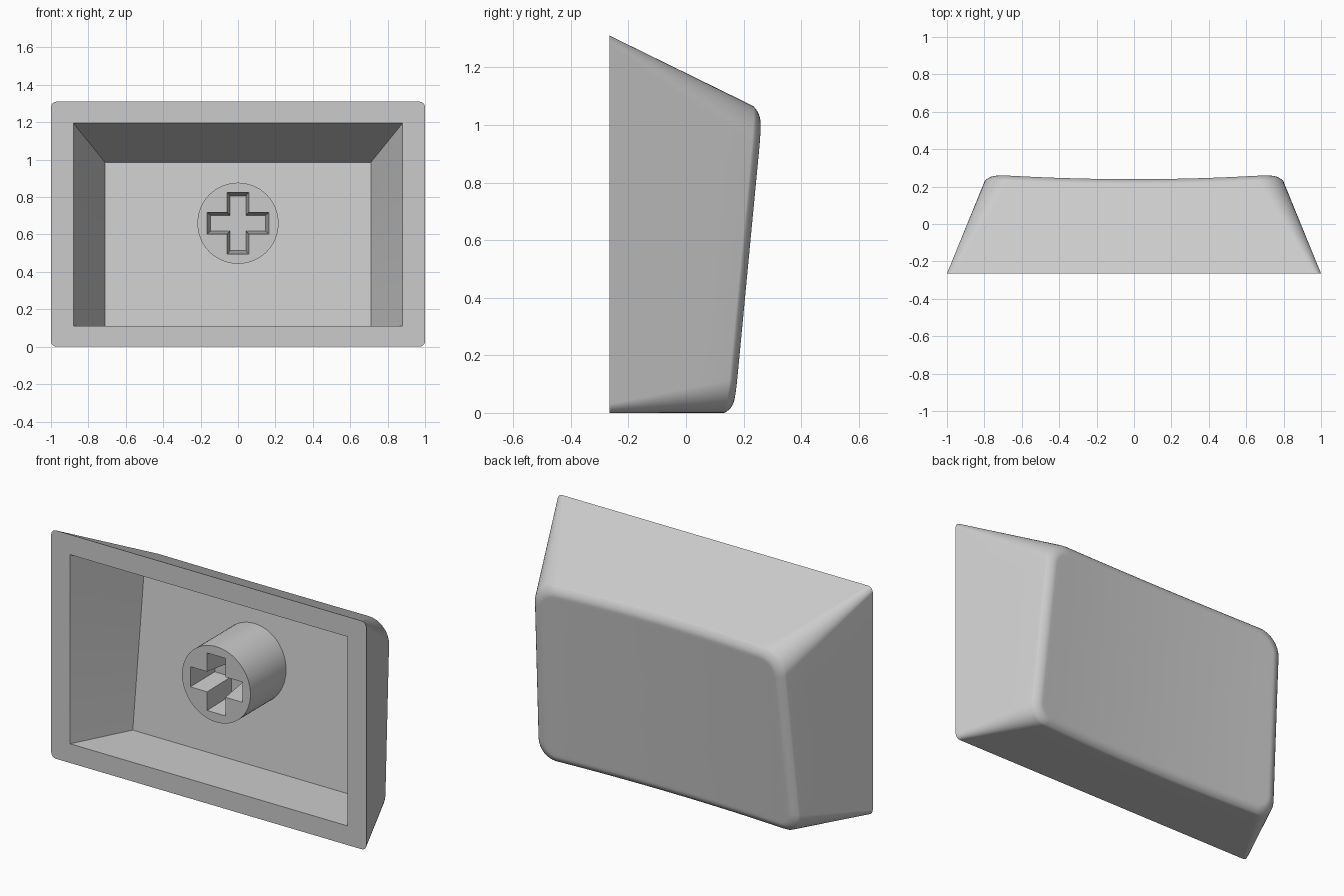
import bpy, bmesh
from math import sin, cos, pi, radians

cube = bpy.data.objects.get("Cube")
if cube:
    bpy.data.objects.remove(cube, do_unlink=True)

FRONT = -0.265      # plane of the open rim
FILLET = 0.05

grey = bpy.data.materials.new("light_grey_plastic")
grey.use_nodes = True
grey.diffuse_color = (0.6, 0.6, 0.6, 1)
grey.node_tree.nodes["Principled BSDF"].inputs["Base Color"].default_value = (0.6, 0.6, 0.6, 1)


def finish(bm, name):
    bmesh.ops.remove_doubles(bm, verts=bm.verts[:], dist=0.0001)
    bmesh.ops.recalc_face_normals(bm, faces=bm.faces[:])
    mesh = bpy.data.meshes.new(name)
    bm.to_mesh(mesh)
    bm.free()
    obj = bpy.data.objects.new(name, mesh)
    bpy.context.collection.objects.link(obj)
    mesh.materials.append(grey)
    bpy.ops.object.select_all(action='DESELECT')
    obj.select_set(True)
    bpy.context.view_layer.objects.active = obj
    bpy.ops.object.shade_smooth_by_angle(angle=radians(30))
    weighted = obj.modifiers.new("clean_shading", 'WEIGHTED_NORMAL')
    weighted.keep_sharp = True
    return obj


def rounded_rect(half, low, high, r, arc=8, across=16, up=6):
    """Points (x, z) of a rounded rectangle; the count never changes."""
    pts = []
    corners = [(half - r, high - r), (r - half, high - r),
               (r - half, low + r), (half - r, low + r)]
    for i, (cx, cz) in enumerate(corners):
        for k in range(arc + 1):
            a = pi / 2 * (i + k / arc)
            pts.append((cx + r * cos(a), cz + r * sin(a)))
        nx, nz = corners[(i + 1) % 4]
        a = pi / 2 * (i + 1)
        sx, sz = pts[-1]
        ex, ez = nx + r * cos(a), nz + r * sin(a)
        steps = across if i % 2 == 0 else up
        pts += [(sx + (ex - sx) * k / steps, sz + (ez - sz) * k / steps)
                for k in range(1, steps)]
    return pts


def dish(x, z):
    """Tilted, hollowed touch surface."""
    return 0.165 + 0.098 * z - 0.025 * (1 - (x / 0.75) ** 2)


def wall_point(i, y, inset=0):
    """Point i of the tapering outer outline at depth y."""
    d = y - FRONT
    r = 0.03 + 0.2 * d - inset
    return rounded_rect(1 - 0.408 * d, 0, 1.31 - 0.49 * d, r + inset)[i] if not inset else \
        rounded_rect(1 - 0.408 * d - inset, inset, 1.31 - 0.49 * d - inset, r)[i]


def outer_ring(t, drop, inset=0):
    """Outline at fraction t of the way to the dish, settled by iteration."""
    ring = []
    for i in range(len(rounded_rect(1, 0, 1, 0.1))):
        y = FRONT
        for _ in range(5 if t else 1):
            x, z = wall_point(i, y, inset)
            y = FRONT + t * (dish(x, z) - drop - FRONT)
        ring.append((x, y, z))
    return ring


def loft(bm, rings, cap_start=True, cap_end=True):
    loops = [[bm.verts.new(p) for p in ring] for ring in rings]
    n = len(loops[0])
    for a, b in zip(loops, loops[1:]):
        for i in range(n):
            j = (i + 1) % n
            bm.faces.new((a[i], a[j], b[j], b[i]))
    if cap_start:
        bm.faces.new(loops[0])
    if cap_end:
        bm.faces.new(loops[-1])
    return loops


# Shell: cavity floor, cavity mouth, rim, walls, rounded edge, dished face
rings = [[(x, 0.06 + 0.118 * (z - 0.11), z) for x, z in rounded_rect(0.71, 0.11, 0.985, 0)],
         [(x, FRONT, z) for x, z in rounded_rect(0.88, 0.11, 1.195, 0)]]
lean = radians(22)
edge_drop = FILLET * (1 - sin(lean))
rings += [outer_ring(k / 4, edge_drop) for k in range(5)]
for k in range(1, 7):
    a = lean + (pi / 2 - lean) * k / 6
    rings.append(outer_ring(1, FILLET * (1 - sin(a)), FILLET * (cos(lean) - cos(a))))
last = rings[-1]
for s in (0.97, 0.88, 0.76, 0.64, 0.52, 0.4, 0.28, 0.16, 0.05):
    flat = [(x * s, 0.53 + (z - 0.53) * s) for x, _, z in last]
    rings.append([(x, dish(x, z), z) for x, z in flat])
bm = bmesh.new()
loft(bm, rings)
finish(bm, "cap_shell")


# Stem: round post with a tapered cross-shaped socket
STEM_Z, STEM_FRONT = 0.66, -0.197


def cross(arm, half, y):
    quarter = [(arm, -half), (arm, half), (half, half)]
    pts = []
    for q in range(4):
        c, s = round(cos(q * pi / 2)), round(sin(q * pi / 2))
        pts += [(c * u - s * v, y, STEM_Z + s * u + c * v) for u, v in quarter]
    return pts


def circle(y, r=0.217, n=64):
    return [(r * cos(2 * pi * k / n), y, STEM_Z + r * sin(2 * pi * k / n)) for k in range(n)]


bm = bmesh.new()
post = loft(bm, [circle(STEM_FRONT), circle(0.15)], cap_start=False)
socket = loft(bm, [cross(0.165, 0.058, STEM_FRONT), cross(0.147, 0.042, 0.0)], cap_start=False)
border = [bm.edges.get((loop[i - 1], loop[i]))
          for loop in (post[0], socket[0]) for i in range(len(loop))]
bmesh.ops.triangle_fill(bm, edges=border, use_beauty=True)
finish(bm, "stem")
